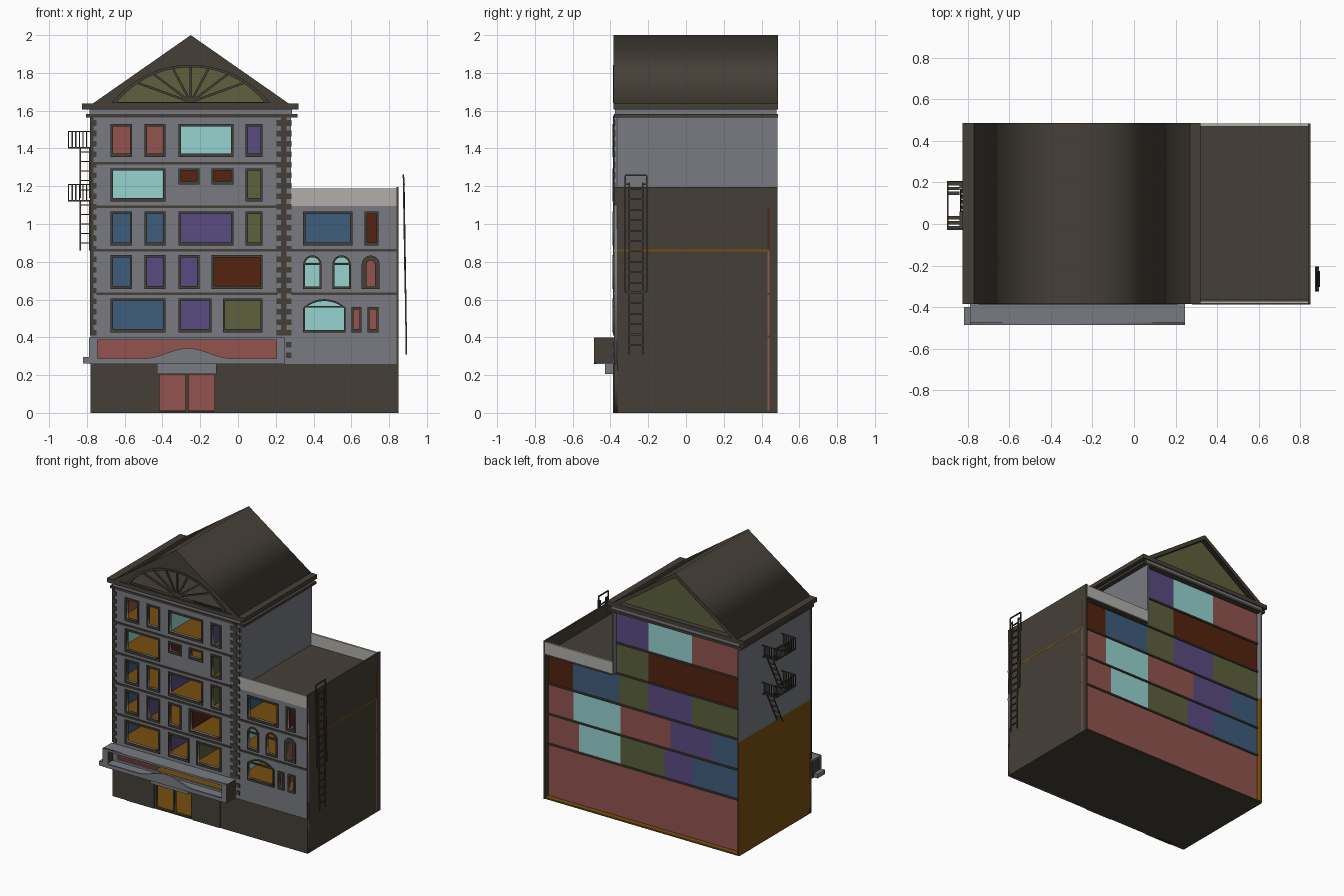
import bpy, bmesh, math
from mathutils import Vector, Matrix

if "Cube" in bpy.data.objects:
    bpy.data.objects.remove(bpy.data.objects["Cube"])


def mat(name, r, g, b):
    m = bpy.data.materials.new(name)
    lin = lambda c: ((c / 255 + 0.055) / 1.055) ** 2.4
    m.diffuse_color = (lin(r), lin(g), lin(b), 1)
    m.use_nodes = True
    m.node_tree.nodes["Principled BSDF"].inputs["Base Color"].default_value = m.diffuse_color
    return m


DARK = mat("dark_brown", 69, 63, 55)
GREY = mat("stone_grey", 120, 123, 129)
LIGHT = mat("light_grey", 178, 175, 170)
PINK = mat("pink", 146, 84, 78)
PURPLE = mat("purple", 90, 75, 130)
CYAN = mat("cyan", 150, 212, 208)
BLUE = mat("blue", 63, 93, 124)
OLIVE = mat("olive", 93, 97, 60)
RUST = mat("rust", 84, 35, 15)
OCHRE = mat("ochre", 120, 78, 14)


def finish(name, bm, *mats):
    me = bpy.data.meshes.new(name)
    bm.to_mesh(me)
    bm.free()
    ob = bpy.data.objects.new(name, me)
    bpy.context.collection.objects.link(ob)
    for m in mats:
        me.materials.append(m)
    return ob


def add_box(bm, x0, x1, y0, y1, z0, z1, rot=Matrix()):
    c = Matrix.Translation(((x0 + x1) / 2, (y0 + y1) / 2, (z0 + z1) / 2))
    s = Matrix.Diagonal((x1 - x0, y1 - y0, z1 - z0, 1))
    bmesh.ops.create_cube(bm, size=1, matrix=c @ rot @ s)


def boxes(name, items, m):
    bm = bmesh.new()
    for b in items:
        add_box(bm, *b)
    return finish(name, bm, m)


def beams(name, pairs, t, m):
    """Square bars between pairs of points."""
    bm = bmesh.new()
    for p, q in pairs:
        p, q = Vector(p), Vector(q)
        rot = (q - p).to_track_quat('Z', 'Y').to_matrix().to_4x4()
        bmesh.ops.create_cube(bm, size=1, matrix=Matrix.Translation((p + q) / 2) @ rot
                              @ Matrix.Diagonal((t, t, (q - p).length, 1)))
    return finish(name, bm, m)


def plate(name, loops, y0, y1, m):
    """Upright plate from (x, z) loops; inner loops become holes."""
    cu = bpy.data.curves.new(name, 'CURVE')
    cu.dimensions, cu.fill_mode, cu.extrude = '2D', 'BOTH', (y1 - y0) / 2
    for loop in loops:
        s = cu.splines.new('POLY')
        s.points.add(len(loop) - 1)
        for p, (x, z) in zip(s.points, loop):
            p.co = (x, z, 0, 1)
        s.use_cyclic_u = True
    tmp = bpy.data.objects.new(name + "_curve", cu)
    bpy.context.collection.objects.link(tmp)
    me = bpy.data.meshes.new_from_object(tmp.evaluated_get(bpy.context.evaluated_depsgraph_get()))
    bpy.data.objects.remove(tmp)
    me.transform(Matrix.Translation((0, (y0 + y1) / 2, 0)) @ Matrix.Rotation(math.pi / 2, 4, 'X'))
    me.materials.clear()
    me.materials.append(m)
    ob = bpy.data.objects.new(name, me)
    bpy.context.collection.objects.link(ob)


def rect(x0, x1, z0, z1):
    return [(x0, z0), (x1, z0), (x1, z1), (x0, z1)]


def arch(x0, x1, z0, zs, zt, n=16):
    """Opening with straight sides to zs and a round arc up to zt."""
    h, s, c = (x1 - x0) / 2, zt - zs, (x0 + x1) / 2
    r = (h * h + s * s) / (2 * s)
    a = math.asin(min(1, h / r))
    arc = [(c + r * math.sin(a - 2 * a * i / n), zt - r + r * math.cos(a - 2 * a * i / n)) for i in range(n + 1)]
    return ([(x0, z0), (x1, z0)] if z0 < zs else []) + arc


# window openings: columns on a shared grid, one list per floor
A, B, C, D = (-.675, -.56), (-.495, -.385), (-.315, -.205), (-.14, -.025)
E, AB, CD, W = (.04, .13), (-.675, -.385), (-.315, -.025), (.345, .605)
floors = [(.425, .605, [AB, (-.315, -.14), (-.08, .13)]),
          (.655, .835, [A, B, C, (-.14, .13)]),
          (.885, 1.065, [A, B, CD, E, W, (.67, .745)]),
          (1.12, 1.295, [AB, E]), (1.21, 1.295, [C, D]),
          (1.355, 1.53, [A, B, CD, E]),
          (.425, .56, [(.6, .655), (.685, .745)])]
outer, holes = [], []
for z0, z1, cols in floors:
    for x0, x1 in cols:
        outer.append(rect(x0, x1, z0, z1))
        holes.append(rect(x0 + .012, x1 - .012, z0 + .018, z1 - .013))
for x0, x1, z0, zs, zt, f in [(.345, .57, .425, .555, .602, .01), (.345, .442, .655, .786, .834, .01),
                              (.5, .597, .655, .786, .834, .01), (.655, .75, .655, .786, .833, .026)]:
    outer.append(arch(x0, x1, z0, zs, zt))
    holes.append(arch(x0 + f, x1 - f, z0 + .015, zs, zt - f))

# front facade
wall = [(-.78, .26), (.85, .26), (.85, 1.1), (.28, 1.1), (.28, 1.57), (-.78, 1.57)]
plate("front_wall", [wall, rect(-.745, .21, .285, .385)] + holes, -.38, -.365, GREY)
plate("window_frames", outer + holes, -.388, -.362, DARK)
boxes("arch_transoms", [(.35, .565, -.385, -.37, .557, .567), (.35, .44, -.385, -.37, .784, .794),
                        (.505, .592, -.385, -.37, .784, .794)], DARK)
plate("ground_front_wall", [rect(-.78, .85, 0, .26), rect(-.415, -.277, .01, .203),
                            rect(-.262, -.125, .01, .203)], -.382, -.362, DARK)
boxes("ground_front_panels", [(-.66, -.43, -.387, -.38, 0, .26), (-.11, .12, -.387, -.38, 0, .26)], DARK)
levels = [.405, .63, .86, 1.09, 1.32]
boxes("front_ledges", [(-.75, .21, -.387, -.375, z - .006, z + .008) for z in levels[1:]]
      + [(.28, .85, -.387, -.375, z - .006, z + .008) for z in levels[1:3]], DARK)
quoins = []
for i in range(21):
    z = .41 + i * .0555
    quoins += [(-.783, -.748, -.386, -.375, z, z + .03), (.205, .23, -.386, -.375, z, z + .03),
               (.255, .283, -.386, -.375, z, z + .03), (-.783, -.765, -.386, -.375, z + .03, z + .0555),
               (.228, .257, -.386, -.375, z, z + .0555)]
boxes("corner_quoins", quoins + [(.255, .283, -.386, -.375, .29 + i * .0555, .32 + i * .0555) for i in range(2)], DARK)

# shop canopy and door hood
bump = [(-.5 + .47 * i / 16, .288 + .027 * (1 - math.cos(math.pi * i / 8))) for i in range(17)]
plate("canopy_front", [rect(-.79, .245, .26, .4),
                       [(-.745, .385), (-.745, .288)] + bump + [(.205, .288), (.205, .385)]], -.487, -.475, GREY)
boxes("canopy_shelf", [(-.79, .245, -.476, -.38, .388, .4), (-.79, .245, -.476, -.38, .26, .27),
                       (-.82, -.785, -.487, -.40, .262, .295)], GREY)
boxes("canopy_ends", [(-.79, -.78, -.476, -.38, .268, .39), (.235, .246, -.486, -.38, .265, .399)], DARK)
boxes("door_hood", [(-.43, -.115, -.43, -.38, .207, .262)], GREY)

# side walls
boxes("left_wall_lower", [(-.78, -.77, -.365, .485, .005, .86)], OCHRE)
boxes("left_wall_upper", [(-.78, -.77, -.365, .485, .86, 1.57)], GREY)
boxes("tower_right_wall", [(.27, .28, -.365, .485, 1.09, 1.57)], GREY)
boxes("wing_right_wall", [(.838, .85, -.382, .485, 0, 1.195)], DARK)
boxes("wing_roof", [(.28, .84, -.37, .485, 1.085, 1.1)], DARK)
boxes("wing_parapet", [(.28, .84, -.382, -.37, 1.095, 1.187), (.28, .84, .47, .485, 1.095, 1.187)], LIGHT)
boxes("base_slab", [(-.78, .85, -.38, .48, 0, .008)], DARK)

# floors
boxes("floors", [(-.775, .84, -.365, .483, .008, .013)]
      + [(-.775, .8507 if z == .86 else (.84 if z < 1 else .27), -.365, .44, z - .006, z + .004) for z in levels], OCHRE)
boxes("back_ledges", [(-.77, .84 if z < 1.1 else .27, .437, .452, z - .006, z + .006) for z in levels], DARK)

# rooms: x edges, colour seen from the front, colour seen from the back
rooms = [(.013, .4, [(-.77, .85, PINK, PINK)]),
         (.41, .624, [(-.77, -.37, BLUE, BLUE), (-.37, -.13, PURPLE, PURPLE), (-.13, .24, OLIVE, OLIVE),
                      (.24, .585, CYAN, CYAN), (.585, .85, PINK, PINK)]),
         (.635, .854, [(-.77, -.53, BLUE, BLUE), (-.53, -.18, PURPLE, PURPLE), (-.18, .24, RUST, PINK),
                       (.24, .63, CYAN, CYAN), (.63, .85, PINK, PINK)]),
         (.865, 1.084, [(-.77, -.36, BLUE, OLIVE), (-.36, .005, PURPLE, PURPLE), (.005, .25, OLIVE, OLIVE),
                        (.25, .635, BLUE, BLUE), (.635, .85, RUST, RUST)]),
         (1.095, 1.314, [(-.77, -.36, CYAN, RUST), (-.36, .005, RUST, RUST), (.005, .275, OLIVE, OLIVE)]),
         (1.325, 1.565, [(-.77, -.36, PINK, PINK), (-.36, .005, CYAN, CYAN), (.005, .275, PURPLE, PURPLE)])]
for fl, (z0, z1, row) in enumerate(rooms):
    for k, (x0, x1, mf, mb) in enumerate(row):
        bm = bmesh.new()
        add_box(bm, x0, x1 + (.0007 if x1 > .8 else 0), .432, .442, z0, z1)
        add_box(bm, x0, x0 + .004, -.362, .434, z0, z1)
        add_box(bm, min(x1, .838) - .004, min(x1, .838), -.362, .434, z0, z1)
        bm.normal_update()
        for f in bm.faces:
            f.material_index = int(f.normal.y > .5)
        finish("room_%d_%d" % (fl, k + 1), bm, mf, mb)

# cornice, gable and roof
boxes("cornice", [(-.825, .32, -.385, .487, 1.605, 1.637), (-.805, .315, -.38, .487, 1.565, 1.583)], DARK)
boxes("cornice_core", [(-.785, .285, -.375, .48, 1.583, 1.605)], GREY)
cx, half, base, apex = -.25, .53, 1.63, 2.0
fan = arch(cx - .39, cx + .39, 1.645, 1.645, 1.83, 24)
plate("gable_front", [[(cx - half, base), (cx + half, base), (cx, apex - .003)], fan], -.378, -.36, DARK)
plate("fan_window_frame", [arch(cx - .42, cx + .42, 1.64, 1.64, 1.843, 24), fan], -.386, -.36, DARK)
spokes = []
R = (.39 ** 2 + .185 ** 2) / (2 * .185)
for a in (20, 37, 62, 90, 118, 143, 160):
    dx, dz = math.cos(math.radians(a)), math.sin(math.radians(a))
    d = R - .185                      # arc centre lies this far below the hub
    L = -d * dz + math.sqrt(d * d * dz * dz + R * R - d * d)
    spokes.append(((cx, -.37, 1.645), (cx + L * dx, -.37, 1.645 + L * dz)))
beams("fan_spokes", spokes, .012, DARK)
plate("attic_back_wall", [[(cx - half + .03, base), (cx + half - .03, base), (cx, apex - .02)]], .435, .445, OLIVE)
t = .028
plate("roof_slopes", [[(cx - half, base), (cx, apex), (cx + half, base),
                       (cx + half - 1.8 * t, base), (cx, apex - 1.25 * t), (cx - half + 1.8 * t, base)]],
      -.385, .487, DARK)

# fire escape on the left side: two balconies with sloping stairs
rails, slats = [], []
for z in (1.4, 1.12):
    ya, yb, xa, xb = -.025, .205, -.897, -.782
    for h in (.004, .09):
        c = [(xb, ya, z + h), (xa, ya, z + h), (xa, yb, z + h), (xb, yb, z + h)]
        rails += list(zip(c, c[1:]))
    for i in range(11):
        y = ya + (yb - ya) * i / 10
        rails.append(((xa, y, z), (xa, y, z + .09)))
    for i in range(1, 6):
        x = xa + (xb - xa) * i / 6
        rails += [((x, y, z), (x, y, z + .09)) for y in (ya, yb)]
    slats += [(xa, -.84, ya + i * .0235, ya + i * .0235 + .016, z, z + .006) for i in range(10) if not 3 <= i <= 6]
    slats += [(-.84, xb, ya, .06, z, z + .006), (-.84, xb, .17, yb, z, z + .006)]
    for x in (-.835, -.787):
        rails.append(((x, .165, z), (x, .035, z - .26)))
    slats += [(-.835, -.787, .15 - .026 * i, .168 - .026 * i, z - .022 - .05 * i, z - .017 - .05 * i) for i in range(5)]
beams("fire_escape_rails", rails, .006, DARK)
boxes("fire_escape_treads", slats, DARK)

# ladder with safety rail on the right side
bars = [((.892, y, .31), (.878, y, 1.22)) for y in (-.3, -.23)]
bars += [((.891 - .0009 * i, -.3, .36 + i * .055), (.891 - .0009 * i, -.23, .36 + i * .055)) for i in range(16)]
c = [(.886, -.322, .64), (.886, -.208, .64), (.876, -.208, 1.257), (.876, -.322, 1.257)]
bars += list(zip(c, c[1:] + c[:1]))
bars += [((.879, a, 1.21), (.877, b, 1.21)) for a, b in ((-.322, -.3), (-.23, -.208))]
beams("wall_ladder", bars, .008, DARK)
